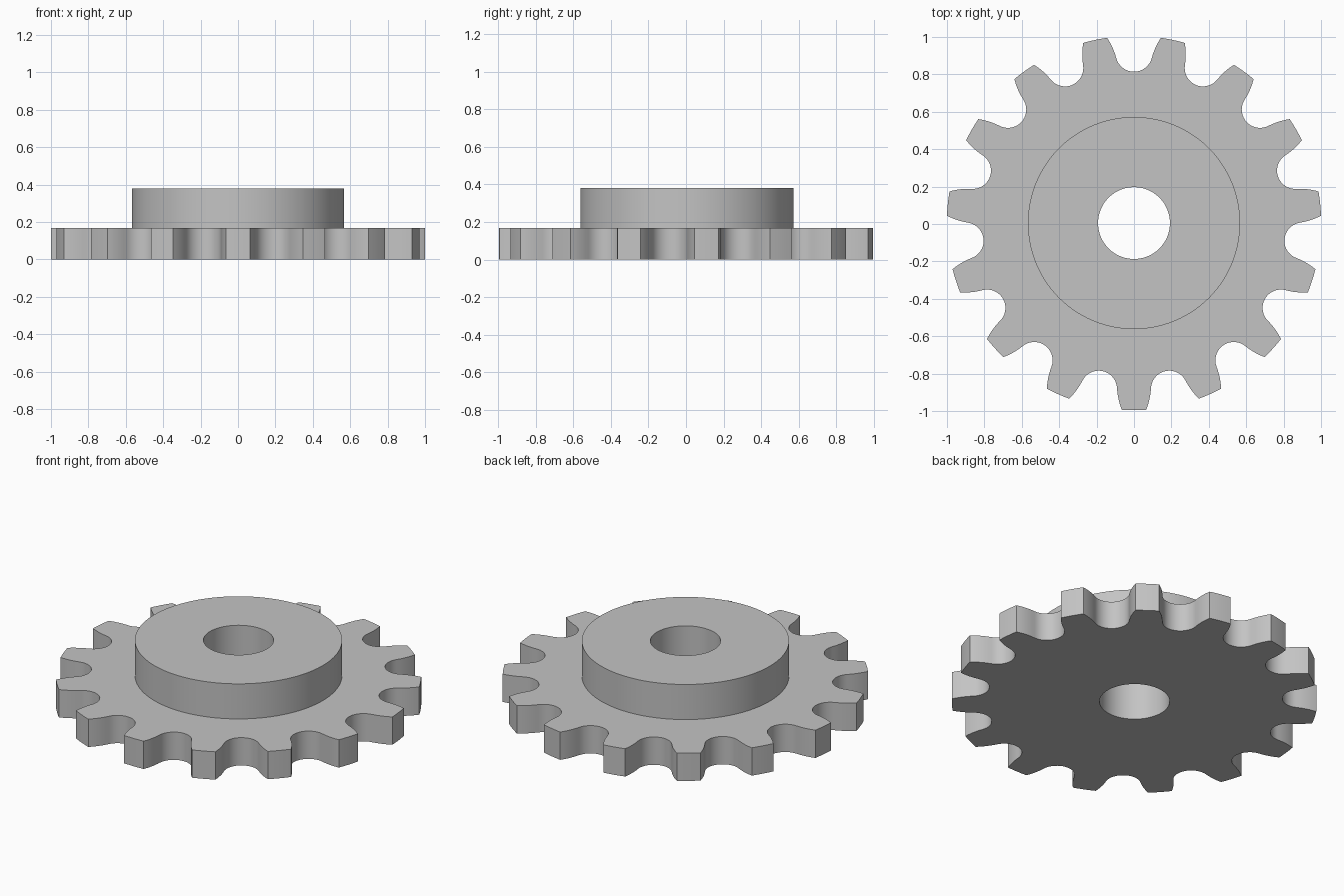
import bpy, bmesh, math
from mathutils import Vector

cube = bpy.data.objects.get("Cube")
if cube:
    bpy.data.objects.remove(cube, do_unlink=True)

TEETH = 15
PITCH_R, SEAT_R, TIP_R = 0.907, 0.098, 1.0008
HUB_R, BORE_R = 0.567, 0.192
PLATE_Z, HUB_Z = 0.168, 0.38
CENTRE_Y = 0.005          # odd tooth count shifts the axis slightly
HALF_STEP = math.pi / TEETH
TIP_HALF = 0.065          # half the tip's angular width

steel = bpy.data.materials.new("steel_grey")
steel.use_nodes = True
grey = (0.55, 0.55, 0.55, 1)
steel.diffuse_color = grey
steel.node_tree.nodes["Principled BSDF"].inputs["Base Color"].default_value = grey


def tooth_outline():
    """Plan outline: round roller seats, convex flanks and arched tips."""
    half = []
    end = math.radians(75)
    for i in range(10):                                   # roller seat
        a = end * i / 9
        half.append(Vector((SEAT_R * math.sin(a), PITCH_R - SEAT_R * math.cos(a))))
    start = half[-1]
    a = HALF_STEP - TIP_HALF
    corner = Vector((TIP_R * math.sin(a), TIP_R * math.cos(a)))
    reach = (corner - start).length * 0.51
    bend = start + reach * Vector((math.cos(end), math.sin(end)))
    for i in range(1, 7):                                 # flank
        t = i / 6
        half.append(start * (1 - t) ** 2 + bend * 2 * t * (1 - t) + corner * t * t)
    polar = [(math.atan2(p.x, p.y), p.length) for p in half]
    polar += [(a + TIP_HALF * i / 3, TIP_R) for i in range(1, 4)]   # tip
    valley = [(-t, r) for t, r in reversed(polar)] + polar[1:-1]
    points = []
    for k in range(TEETH):
        base = math.pi / 2 + 2 * HALF_STEP * k
        points += [(r * math.cos(base + t), r * math.sin(base + t)) for t, r in valley]
    return points


outline = tooth_outline()
COUNT = len(outline)


def circle(radius):
    first = math.pi / 2 - HALF_STEP
    angles = [first + math.tau * i / COUNT for i in range(COUNT)]
    return [(radius * math.cos(a), radius * math.sin(a)) for a in angles]


def skin(name, loops):
    """Join successive (outline, height) loops with quads."""
    bm = bmesh.new()
    rings = [[bm.verts.new((x, y + CENTRE_Y, z)) for x, y in pts] for pts, z in loops]
    for low, high in zip(rings, rings[1:]):
        for i in range(COUNT):
            j = (i + 1) % COUNT
            bm.faces.new((low[i], low[j], high[j], high[i]))
    mesh = bpy.data.meshes.new(name)
    bm.to_mesh(mesh)
    bm.free()
    mesh.materials.append(steel)
    obj = bpy.data.objects.new(name, mesh)
    bpy.context.collection.objects.link(obj)
    bpy.ops.object.select_all(action='DESELECT')
    obj.select_set(True)
    bpy.context.view_layer.objects.active = obj
    bpy.ops.object.shade_smooth_by_angle(angle=math.radians(25))


bore, hub = circle(BORE_R), circle(HUB_R)

# Toothed plate: lower bore, underside, toothed rim, top up to the hub
skin("toothed_plate", [(bore, PLATE_Z), (bore, 0), (outline, 0),
                       (outline, PLATE_Z), (hub, PLATE_Z)])

# Raised hub: outer wall, top ring, upper bore
skin("hub", [(hub, PLATE_Z), (hub, HUB_Z), (bore, HUB_Z), (bore, PLATE_Z)])
